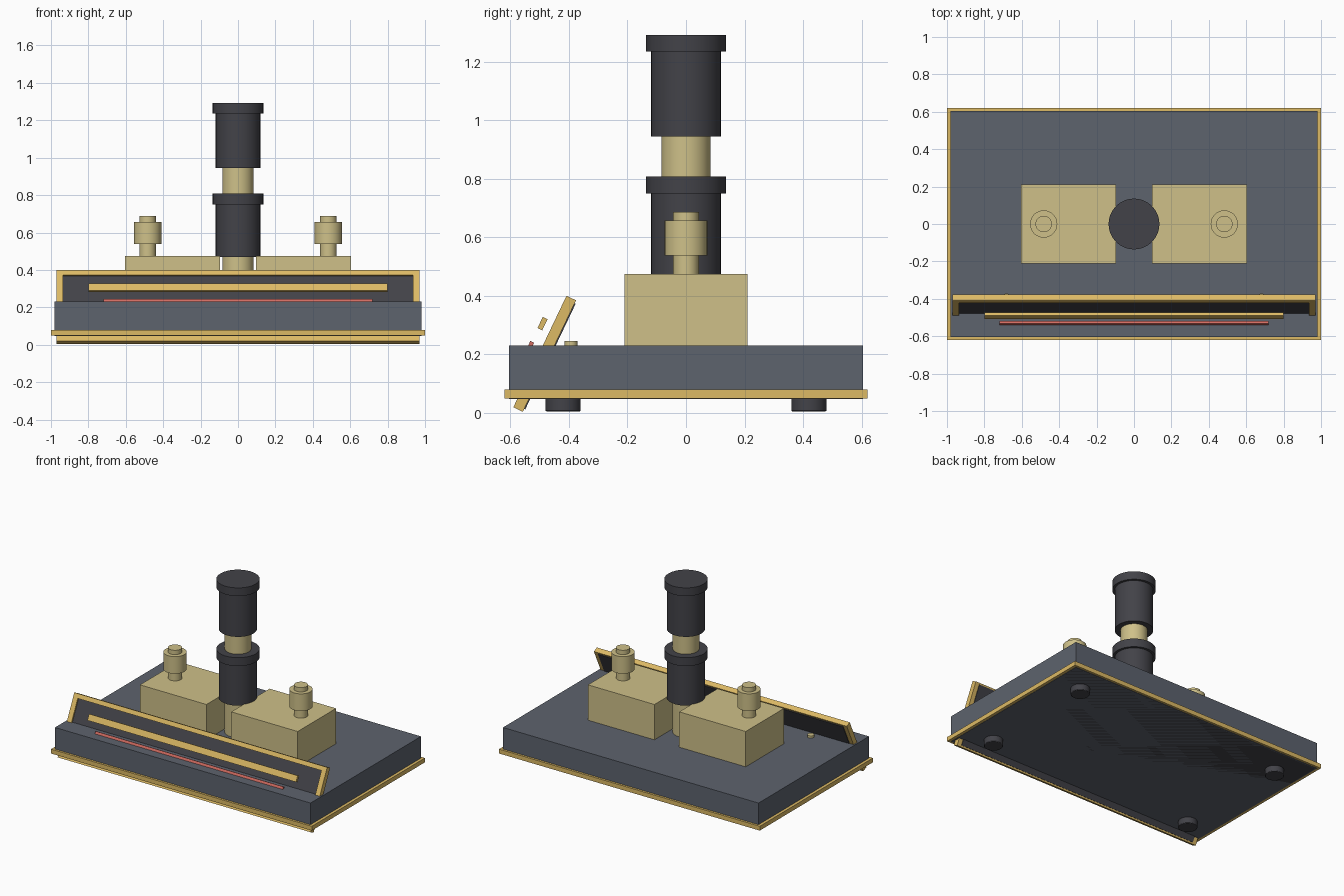
import bpy, math
from mathutils import Matrix, Vector

if "Cube" in bpy.data.objects:
    bpy.data.objects.remove(bpy.data.objects["Cube"])


def material(name, color):
    m = bpy.data.materials.new(name)
    m.diffuse_color = (*color, 1)
    m.use_nodes = True
    m.node_tree.nodes["Principled BSDF"].inputs["Base Color"].default_value = m.diffuse_color
    return m


slate = material("slate", (0.11, 0.125, 0.155))
dark = material("dark", (0.055, 0.055, 0.065))
gold = material("gold", (0.72, 0.49, 0.13))
brass = material("brass", (0.62, 0.53, 0.25))
red = material("red", (0.65, 0.15, 0.12))


def box(name, center, size, mat):
    bpy.ops.mesh.primitive_cube_add(size=1)
    o = bpy.context.object
    o.name = name
    o.data.transform(Matrix.Diagonal((*size, 1)))
    o.location = center
    o.data.materials.append(mat)
    return o


def cyl(name, x, y, r, z0, z1, mat, bevel=0):
    bpy.ops.mesh.primitive_cylinder_add(vertices=32, radius=r, depth=z1 - z0,
                                        location=(x, y, (z0 + z1) / 2))
    o = bpy.context.object
    o.name = name
    o.data.materials.append(mat)
    if bevel:
        b = o.modifiers.new("bevel", 'BEVEL')
        b.width, b.segments = bevel, 2
    bpy.ops.object.shade_smooth_by_angle(angle=math.radians(35))
    return o


# Base slab with gold trim around its foot
box("base", (0, 0, 0.139), (1.96, 1.21, 0.182), slate)
box("underside_plate", (0, 0, 0.057), (1.95, 1.19, 0.018), dark)
for s in (-1, 1):
    box("trim_long", (0, s * 0.61, 0.065), (2.0, 0.02, 0.03), gold)
    box("trim_short", (s * 0.99, 0, 0.065), (0.02, 1.2, 0.03), gold)
    for y in (-0.42, 0.42):
        cyl("foot", s * 0.79, y, 0.06, 0.005, 0.05, dark, 0.004)

# Twin brass blocks with terminal knobs, and small pegs
for s in (-1, 1):
    box("block", (s * 0.35, 0, 0.3525), (0.51, 0.42, 0.245), brass)
    cyl("knob_stem", s * 0.483, 0, 0.044, 0.47, 0.687, brass)
    cyl("knob_collar", s * 0.483, 0, 0.073, 0.538, 0.657, brass)
    cyl("peg", s * 0.682, -0.393, 0.022, 0.225, 0.245, brass)

# Central column
cyl("column", 0, 0, 0.084, 0.22, 1.0, brass)
cyl("lower_grip", 0, 0, 0.12, 0.468, 0.755, dark)
cyl("lower_flange", 0, 0, 0.136, 0.75, 0.808, dark)
cyl("upper_grip", 0, 0, 0.12, 0.945, 1.24, dark)
cyl("upper_flange", 0, 0, 0.136, 1.235, 1.292, dark)

# Leaning framed panel: local x across, y depth (front is -y), z up the slope
tilt = math.radians(-25.5)
pivot = Vector((0, -0.483, 0.202))


def leaning(name, center, size, mat):
    rot = Matrix.Rotation(tilt, 3, 'X')
    o = box(name, pivot + rot @ Vector(center), size, mat)
    o.rotation_euler.x = tilt
    return o


leaning("panel", (0, 0.007, 0), (1.88, 0.03, 0.40), dark)
for s in (-1, 1):
    leaning("frame_rail", (0, 0, s * 0.196), (1.94, 0.036, 0.03), gold)
    leaning("frame_side", (s * 0.9525, 0, 0), (0.035, 0.036, 0.37), gold)
leaning("gold_strip", (0, -0.051, 0.09), (1.6, 0.018, 0.042), gold)
leaning("red_strip", (0, -0.056, 0.006), (1.44, 0.014, 0.025), red)
